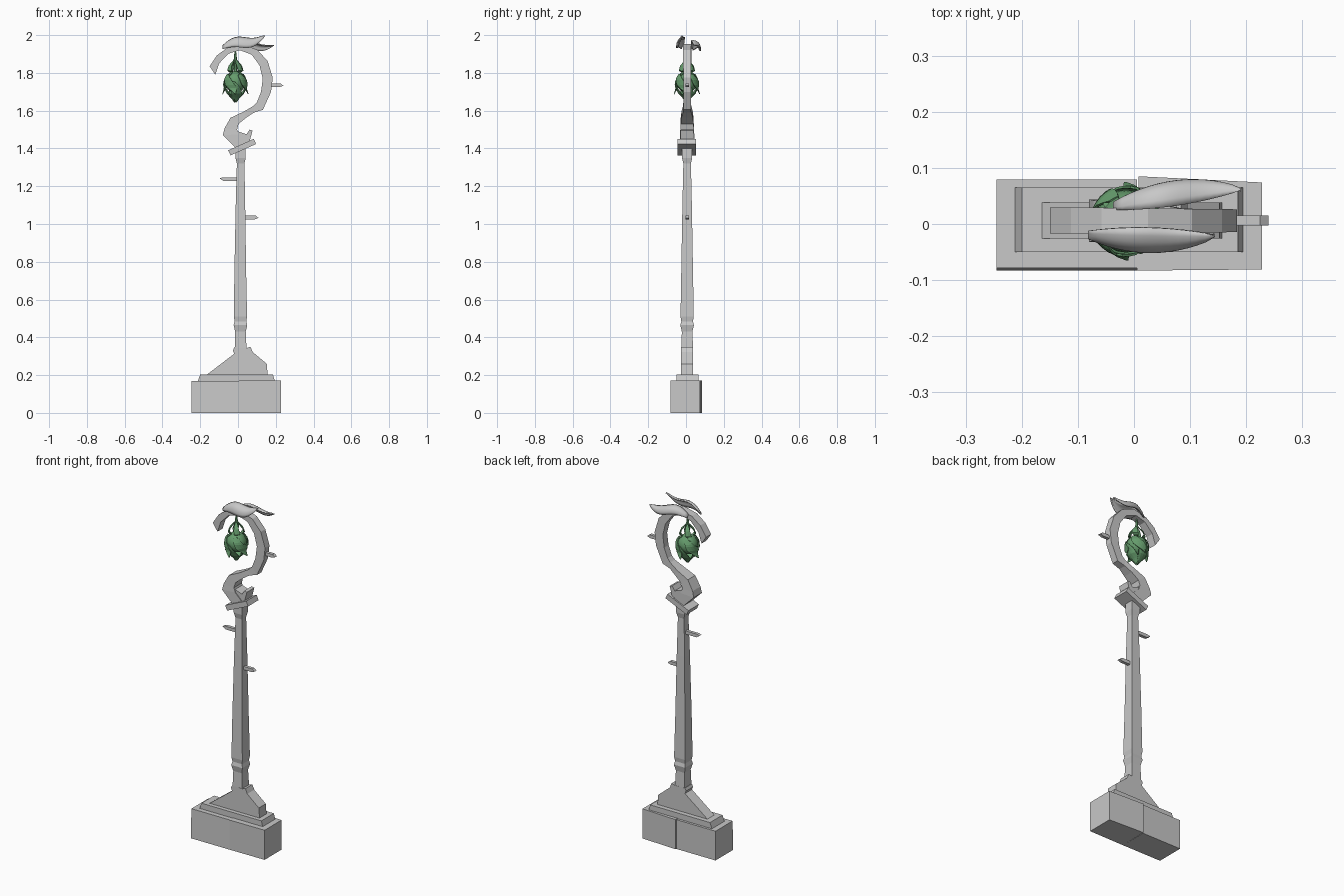
import bpy, bmesh, math
from mathutils import Vector

if "Cube" in bpy.data.objects:
    bpy.data.objects.remove(bpy.data.objects["Cube"])


def material(name, rgb):
    m = bpy.data.materials.new(name)
    m.use_nodes = True
    m.diffuse_color = (*rgb, 1)
    m.node_tree.nodes["Principled BSDF"].inputs["Base Color"].default_value = (*rgb, 1)
    return m


GREY = material("stone_grey", (0.58, 0.58, 0.58))
GREEN = material("lantern_green", (0.13, 0.33, 0.15))
MID = 0.006  # depth centre of the post and crook


def make(name, bm, mat, smooth=False):
    bmesh.ops.recalc_face_normals(bm, faces=bm.faces)
    me = bpy.data.meshes.new(name)
    bm.to_mesh(me)
    bm.free()
    me.materials.append(mat)
    ob = bpy.data.objects.new(name, me)
    bpy.context.collection.objects.link(ob)
    if smooth:
        for p in me.polygons:
            p.use_smooth = True
    return ob


def loft(name, rings, mat=GREY, smooth=False):
    """Skin a chain of equal-sized point rings and cap both ends."""
    bm = bmesh.new()
    rows = [[bm.verts.new(p) for p in r] for r in rings]
    n = len(rows[0])
    for a, b in zip(rows, rows[1:]):
        for i in range(n):
            j = (i + 1) % n
            bm.faces.new((a[i], a[j], b[j], b[i]))
    bm.faces.new(rows[0])
    bm.faces.new(rows[-1])
    return make(name, bm, mat, smooth)


def slab(name, outline, y0, y1):
    """Extrude an x-z outline through the depth."""
    return loft(name, [[(x, y, z) for x, z in outline] for y in (y0, y1)])


def rect(x0, x1, y0, y1, z):
    return [(x0, y0, z), (x1, y0, z), (x1, y1, z), (x0, y1, z)]


def sheet(name, func, nu, nv, thick, mat, smooth=True):
    """Thin leaf from a function of u (length) and v (-1..1 across)."""
    bm = bmesh.new()
    g = [[bm.verts.new(func(i / nu, 2 * j / nv - 1)) for j in range(nv + 1)]
         for i in range(nu + 1)]
    for i in range(nu):
        for j in range(nv):
            bm.faces.new((g[i][j], g[i + 1][j], g[i + 1][j + 1], g[i][j + 1]))
    ob = make(name, bm, mat, smooth)
    mod = ob.modifiers.new("thickness", "SOLIDIFY")
    mod.thickness = thick
    mod.offset = 0
    return ob


# Stepped base: two abutting blocks, a plinth and a sloping shoulder
loft("base_right_block", [rect(-0.245, 0.005, -0.083, 0.079, 0),
                          rect(-0.245, 0.005, -0.078, 0.079, 0.17)])
right = [(0.005, -0.083), (0.228, -0.081), (0.228, 0.074), (0.008, 0.085)]
loft("base_left_block", [[(x, y, z) for x, y in right] for z in (0, 0.172)])
loft("plinth", [rect(-0.213, 0.195, -0.05, 0.065, 0.168),
                rect(-0.2, 0.185, -0.05, 0.065, 0.203)])
slab("shoulder", [(-0.168, 0.2), (0.157, 0.2), (0.152, 0.26), (0.078, 0.322),
                  (0.066, 0.35), (0.045, 0.343), (-0.02, 0.345), (-0.027, 0.33),
                  (-0.02, 0.313)], -0.026, 0.038)

# Tapered square post with a collar and flared top: (height, half width, centre x)
post = [(0.32, 0.032, 0.014), (0.43, 0.028, 0.013), (0.465, 0.036, 0.013),
        (0.485, 0.031, 0.013), (0.51, 0.035, 0.013), (0.75, 0.031, 0.012),
        (1.1, 0.025, 0.013), (1.32, 0.02, 0.014), (1.35, 0.027, 0.014),
        (1.41, 0.027, 0.014)]
loft("post", [rect(c - h, c + h, MID - h, MID + h, z) for z, h, c in post])

# Tilted cap plate
tilt = math.radians(24)
corners = []
for a, b in ((-1, -1), (1, -1), (1, 1), (-1, 1)):
    u, w = a * 0.074, b * 0.015
    corners.append((0.022 + u * math.cos(tilt) - w * math.sin(tilt),
                    1.407 + u * math.sin(tilt) + w * math.cos(tilt)))
slab("cap_plate", corners, -0.044, 0.052)

# Crook: two edge points (x, z, x, z) and half depth per section
crook = [(-0.01, 1.40, 0.05, 1.43, 0.038), (-0.08, 1.47, 0.005, 1.475, 0.038),
         (-0.072, 1.505, -0.005, 1.50, 0.036), (-0.04, 1.562, 0.003, 1.53, 0.034),
         (0.03, 1.595, 0.045, 1.564, 0.03), (0.082, 1.625, 0.085, 1.59, 0.022),
         (0.1, 1.645, 0.132, 1.605, 0.02),
         (0.122, 1.70, 0.175, 1.70, 0.02), (0.131, 1.77, 0.184, 1.775, 0.02),
         (0.114, 1.84, 0.157, 1.862, 0.021), (0.072, 1.897, 0.103, 1.922, 0.021),
         (0.01, 1.92, 0.025, 1.952, 0.022), (-0.05, 1.902, -0.058, 1.932, 0.023),
         (-0.1, 1.85, -0.112, 1.892, 0.023), (-0.12, 1.79, -0.15, 1.835, 0.023)]
loft("crook", [[(a, MID - h, b), (c, MID - h, d), (c, MID + h, d), (a, MID + h, b)]
               for a, b, c, d, h in crook])
slab("crook_spur", [(0.015, 1.42), (0.06, 1.43), (0.067, 1.458), (0.077, 1.495),
                    (0.061, 1.5), (0.045, 1.475), (0.0, 1.49)], MID - 0.034, MID + 0.034)

# Twigs: root x, tip x, height
for name, x0, x1, z in (("upper_twig", 0.17, 0.24, 1.735),
                        ("right_twig", 0.0, -0.097, 1.238),
                        ("left_twig", 0.02, 0.109, 1.035)):
    s = 1 if x1 > x0 else -1
    slab(name, [(x0, z - 0.01), (x1 - s * 0.02, z - 0.01), (x1, z - 0.003 * s),
                (x1 - s * 0.015, z + 0.009), (x0, z + 0.009)], MID - 0.009, MID + 0.009)


# Curved leaves draped over both sides of the crook top
def drape(start, end, side, arch, drop):
    a, b = Vector(start), Vector(end)

    def point(u, v):
        w = math.sin(math.pi * (0.06 + 0.94 * u)) ** 0.75 if u < 1 else 0.0
        p = a.lerp(b, u)
        p.z += arch * math.sin(math.pi * u) + 0.014 * math.sin(2 * math.pi * u)
        bulge = 0.012 * (1 - v * v) * w
        return p + Vector((0, side * (0.021 * v * w + bulge + 0.01 * w),
                           -drop * v * w + bulge))
    return point


sheet("front_leaf", drape((-0.08, -0.015, 1.935), (0.143, -0.02, 1.996), -1, -0.006, 0.027),
      14, 6, 0.007, GREY)
sheet("back_leaf", drape((-0.035, 0.028, 1.925), (0.19, 0.06, 1.945), 1, 0.008, 0.02),
      14, 6, 0.007, GREY)

# Hanging bud: round core with a stem
C = Vector((-0.014, 0.005, 1.752))
bm = bmesh.new()
bmesh.ops.create_uvsphere(bm, u_segments=20, v_segments=12, radius=0.056)
bmesh.ops.translate(bm, vec=C, verts=bm.verts)
make("bud_core", bm, GREEN, True)
stem = []
for z, r in ((1.795, 0.012), (1.84, 0.007), (1.87, 0.009), (1.925, 0.003)):
    stem.append([(C.x + r * math.cos(k * math.pi / 3), C.y + r * math.sin(k * math.pi / 3), z)
                 for k in range(6)])
loft("bud_stem", stem, GREEN)


# Leaves follow a radius/height profile around the bud, twisting as they go
def wrap(profile, angle, twist, width):
    def point(u, v):
        t = u * (len(profile) - 1)
        i = min(int(t), len(profile) - 2)
        r, z = Vector(profile[i]).lerp(Vector(profile[i + 1]), t - i)
        w = width * math.sin(math.pi * (0.08 + 0.92 * u))
        ang = angle + twist * u
        out = Vector((math.cos(ang), math.sin(ang), 0))
        side = Vector((-out.y, out.x, 0))
        bend = ang + v * w / max(r, 0.02)
        return C + Vector((math.cos(bend) * r, math.sin(bend) * r, z)) + side * 0.002 * v
    return point


upper = [(0.008, 0.115), (0.034, 0.085), (0.043, 0.06), (0.03, 0.052), (0.05, 0.035)]
wraps = [(0.045, 0.04), (0.061, 0.015), (0.062, -0.015), (0.058, -0.035), (0.068, -0.065)]
lower = [(0.061, 0.005), (0.06, -0.025), (0.045, -0.06), (0.02, -0.085), (0.004, -0.107)]
for k in range(4):
    a = k * math.pi / 2 + 0.5
    sheet(f"bud_upper_leaf_{k + 1}", wrap(upper, a, 0.4, 0.014), 8, 2, 0.004, GREEN, False)
    sheet(f"bud_wrap_leaf_{k + 1}", wrap(wraps, a, 1.1, 0.027), 10, 4, 0.004, GREEN, False)
    sheet(f"bud_lower_leaf_{k + 1}", wrap(lower, a + 0.8, 0.9, 0.028), 10, 4, 0.004, GREEN, False)
